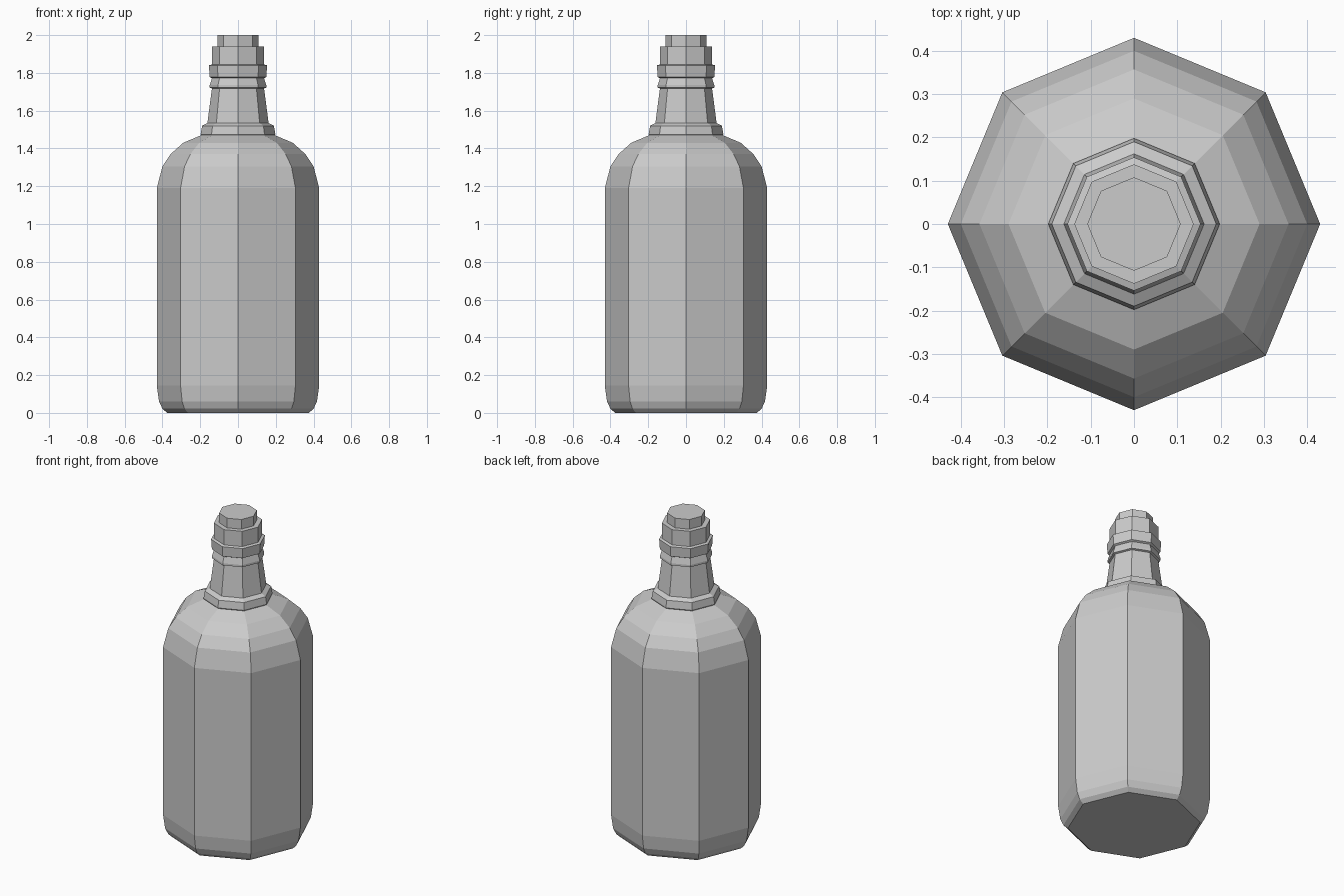
import bpy, bmesh
from math import cos, sin, pi

SIDES = 8

cube = bpy.data.objects.get("Cube")
if cube:
    bpy.data.objects.remove(cube, do_unlink=True)

# Single plain grey
grey = bpy.data.materials.new("plain_grey")
grey.use_nodes = True
colour = (0.6, 0.6, 0.6, 1)
grey.diffuse_color = colour
grey.node_tree.nodes["Principled BSDF"].inputs["Base Color"].default_value = colour


def lathe(name, profile, cap_bottom=False, cap_top=False):
    """Eight-sided turned part from (radius, height) pairs, bottom to top."""
    bm = bmesh.new()
    rings = [[bm.verts.new((r * cos(2 * pi * i / SIDES), r * sin(2 * pi * i / SIDES), z))
              for i in range(SIDES)] for r, z in profile]
    for low, high in zip(rings, rings[1:]):
        for i in range(SIDES):
            j = (i + 1) % SIDES
            bm.faces.new((low[i], low[j], high[j], high[i]))
    if cap_bottom:
        bm.faces.new(rings[0][::-1])
    if cap_top:
        bm.faces.new(rings[-1])
    mesh = bpy.data.meshes.new(name)
    bm.to_mesh(mesh)
    bm.free()
    mesh.materials.append(grey)
    obj = bpy.data.objects.new(name, mesh)
    bpy.context.collection.objects.link(obj)
    return obj


# Body with chamfered foot and rounded shoulder
lathe("bottle_body", [(0.375, 0), (0.40, 0.022), (0.418, 0.06), (0.43, 0.145), (0.43, 1.19),
                      (0.40, 1.305), (0.357, 1.37), (0.29, 1.43), (0.195, 1.47)],
      cap_bottom=True)

# Collar at the foot of the neck
lathe("neck_collar", [(0.195, 1.47), (0.198, 1.475), (0.19, 1.52), (0.162, 1.535)])

# Tapering neck
lathe("bottle_neck", [(0.162, 1.535), (0.138, 1.718)])

# Thin flared ring and thick ring below the cap
lathe("neck_ring", [(0.138, 1.718), (0.15, 1.722), (0.15, 1.735), (0.138, 1.772)])
lathe("lip_ring", [(0.138, 1.772), (0.15, 1.778), (0.154, 1.84), (0.138, 1.845)])

# Stepped cap
lathe("cap", [(0.138, 1.845), (0.138, 1.94), (0.108, 1.94), (0.108, 2.0)], cap_top=True)
